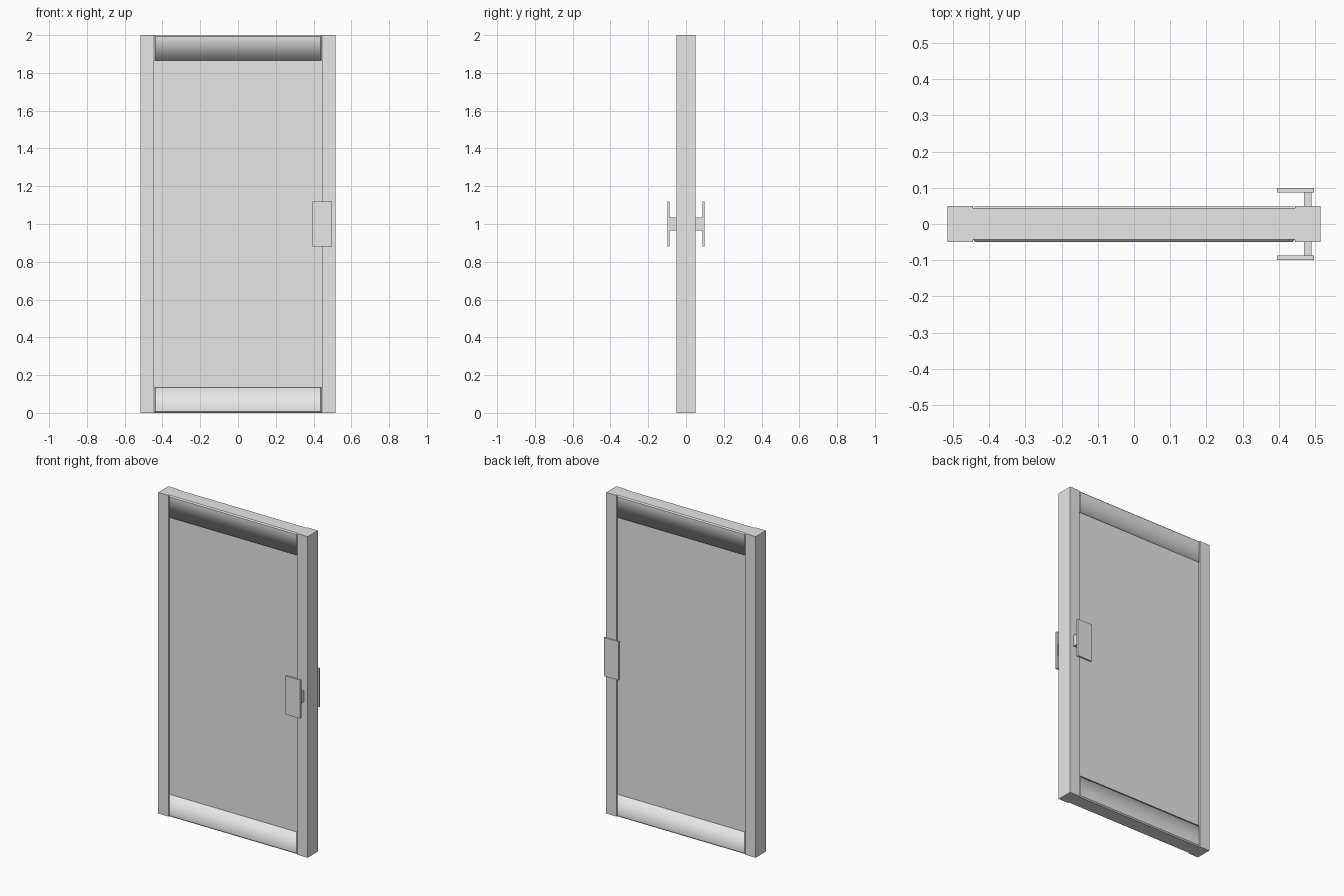
import bpy
import bmesh

if "Cube" in bpy.data.objects:
    bpy.data.objects.remove(bpy.data.objects["Cube"], do_unlink=True)

HALF_W, HALF_D, HEIGHT = 0.515, 0.05, 2.0
INNER = 0.445       # half width between the stiles
RAIL = 0.135        # rail height
CHAMFER = 0.007
PANEL_D = 0.04      # half depth of the recessed panel

grey = bpy.data.materials.new("plain grey")
grey.use_nodes = True
grey.diffuse_color = (0.8, 0.8, 0.8, 1)
grey.node_tree.nodes["Principled BSDF"].inputs["Base Color"].default_value = (0.8, 0.8, 0.8, 1)


def finish(name, bm):
    bmesh.ops.recalc_face_normals(bm, faces=bm.faces)
    mesh = bpy.data.meshes.new(name)
    bm.to_mesh(mesh)
    bm.free()
    mesh.materials.append(grey)
    obj = bpy.data.objects.new(name, mesh)
    bpy.context.collection.objects.link(obj)
    return obj


def box_mesh(x, y, z):
    bm = bmesh.new()
    bmesh.ops.create_cube(bm, size=1)
    for v in bm.verts:
        v.co = [lo + (c + 0.5) * (hi - lo) for c, (lo, hi) in zip(v.co, (x, y, z))]
    return bm


def box(name, x, y, z):
    return finish(name, box_mesh(x, y, z))


def rail(name, outer, inner):
    """Cross rail, chamfered along the ends and outer edge, softly shaded at its inner edge."""
    bm = box_mesh((-INNER, INNER), (-HALF_D, HALF_D), sorted((outer, inner)))

    def is_inner(edge):
        return all(abs(v.co.z - inner) < 1e-4 for v in edge.verts)

    def on_face(edge):
        a, b = (v.co for v in edge.verts)
        return abs(a.y - b.y) < 1e-4

    edges = [e for e in bm.edges if on_face(e) and not is_inner(e)]
    bmesh.ops.bevel(bm, geom=edges, offset=CHAMFER, segments=1, affect='EDGES')
    for f in bm.faces:
        f.smooth = True
    for e in bm.edges:
        e.smooth = is_inner(e) and on_face(e)
    return finish(name, bm)


# Frame and recessed panel
for side, sx in (("left", 1), ("right", -1)):
    box(side + "_stile", sorted((sx * INNER, sx * HALF_W)), (-HALF_D, HALF_D), (0, HEIGHT))
box("door_panel", (-INNER, INNER), (-PANEL_D, PANEL_D), (RAIL, HEIGHT - RAIL))
rail("top_rail", HEIGHT, HEIGHT - RAIL)
rail("bottom_rail", 0, RAIL)

# Pull plate on a short stem, front and back
for side, sy in (("front", -1), ("back", 1)):
    box(side + "_handle_stem", (0.47, 0.49), sorted((sy * HALF_D, sy * 0.088)), (0.965, 1.035))
    box(side + "_handle_plate", (0.395, 0.497), sorted((sy * 0.087, sy * 0.099)), (0.88, 1.12))
